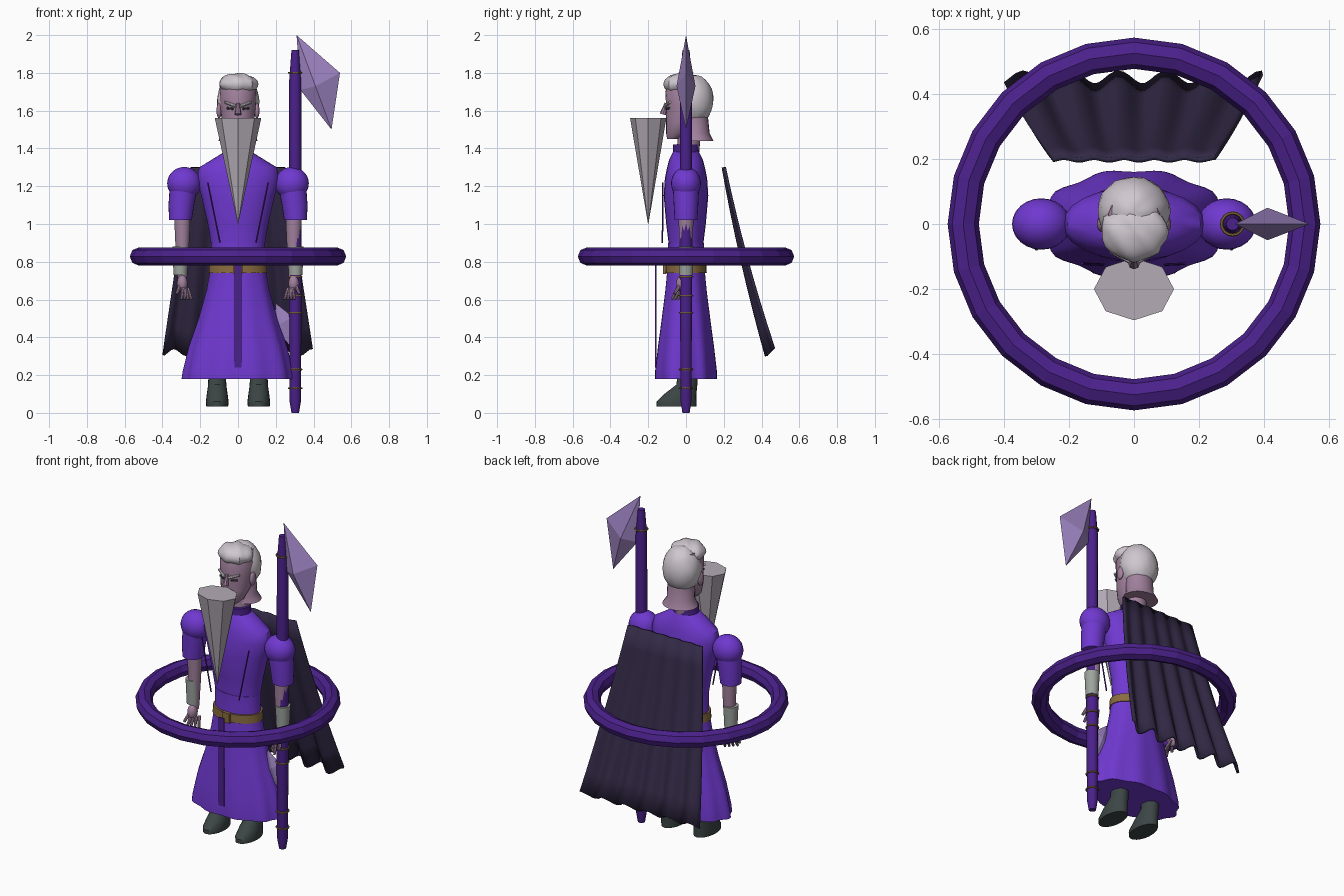
import bpy, bmesh, math
from mathutils import Vector, Matrix

old = bpy.data.objects.get("Cube")
if old:
    bpy.data.objects.remove(old, do_unlink=True)


def material(name, r, g, b):
    m = bpy.data.materials.new(name)
    m.use_nodes = True
    m.diffuse_color = (r, g, b, 1)
    m.node_tree.nodes["Principled BSDF"].inputs["Base Color"].default_value = (r, g, b, 1)
    return m


ROBE = material("violet robe", .16, .04, .63)
DARK = material("deep violet", .07, .015, .26)
SKIN = material("mauve skin", .36, .22, .34)
HAIR = material("silver hair", .62, .57, .62)
BEARD = material("grey beard", .46, .41, .47)
CRYSTAL = material("lilac crystal", .34, .23, .54)
CAPE = material("night cape", .032, .022, .06)
BRACER = material("pale bracer", .34, .37, .34)
BOOT = material("slate boot", .045, .06, .06)
BRASS = material("brass", .25, .15, .05)


def finish(name, bm, mat, smooth=True):
    bmesh.ops.recalc_face_normals(bm, faces=bm.faces)
    mesh = bpy.data.meshes.new(name)
    bm.to_mesh(mesh)
    bm.free()
    mesh.materials.append(mat)
    obj = bpy.data.objects.new(name, mesh)
    bpy.context.collection.objects.link(obj)
    if smooth:
        bpy.ops.object.select_all(action='DESELECT')
        obj.select_set(True)
        bpy.context.view_layer.objects.active = obj
        bpy.ops.object.shade_smooth_by_angle(angle=math.radians(40))
    return obj


def loft(name, rows, mat, x=0, sides=24, smooth=True, fold=None):
    """Stack elliptical rings; each row is height, x shift, y centre, x radius, y radius."""
    bm = bmesh.new()
    rings = []
    for z, dx, cy, rx, ry in rows:
        ring = []
        for i in range(sides):
            a = math.tau * i / sides
            k = fold(a, z) if fold else 1
            ring.append(bm.verts.new((x + dx + rx * k * math.cos(a), cy + ry * k * math.sin(a), z)))
        rings.append(ring)
    for low, high in zip(rings, rings[1:]):
        for i in range(sides):
            j = (i + 1) % sides
            bm.faces.new((low[i], low[j], high[j], high[i]))
    bm.faces.new(rings[0])
    bm.faces.new(rings[-1])
    return finish(name, bm, mat, smooth)


def ball(name, centre, radii, mat, wave=None):
    bm = bmesh.new()
    bmesh.ops.create_uvsphere(bm, u_segments=24, v_segments=14, radius=1)
    for v in bm.verts:
        k = wave(v.co) if wave else 1
        v.co = Vector(centre) + Vector(radii) * v.co * k
    return finish(name, bm, mat)


def rod(name, start, end, r1, r2, mat, sides=8):
    a, b = Vector(start), Vector(end)
    turn = (b - a).to_track_quat('Z', 'Y').to_matrix().to_4x4()
    bm = bmesh.new()
    bmesh.ops.create_cone(bm, cap_ends=True, segments=sides, radius1=r1, radius2=r2,
                          depth=(b - a).length, matrix=Matrix.Translation((a + b) / 2) @ turn)
    return finish(name, bm, mat)


def box(name, centre, size, mat):
    bm = bmesh.new()
    bmesh.ops.create_cube(bm, size=1)
    for v in bm.verts:
        v.co = Vector(centre) + v.co * Vector(size)
    return finish(name, bm, mat, False)


def crystal(name, outline, middle, half):
    """Flat outline in the xz plane with a raised point on both faces."""
    bm = bmesh.new()
    rim = [bm.verts.new((x, 0, z)) for x, z in outline]
    for y in (half, -half):
        tip = bm.verts.new((middle[0], y, middle[1]))
        for i, v in enumerate(rim):
            bm.faces.new((v, rim[(i + 1) % len(rim)], tip))
    return finish(name, bm, CRYSTAL, False)


def torus(name, centre, major, minor, mat, steps, sides):
    bpy.ops.mesh.primitive_torus_add(location=centre, major_radius=major, minor_radius=minor,
                                     major_segments=steps, minor_segments=sides)
    obj = bpy.context.object
    obj.name = name
    obj.data.materials.append(mat)
    return obj


# Robe: bodice, pleated skirt and collar
loft("robe_bodice", [(.76, 0, 0, .14, .1), (.88, 0, 0, .14, .09), (1, 0, 0, .16, .105),
                     (1.15, 0, 0, .195, .118), (1.24, 0, 0, .22, .112), (1.3, 0, 0, .205, .1),
                     (1.34, 0, 0, .14, .09), (1.38, 0, 0, .075, .07)], ROBE)
loft("robe_skirt", [(.18, 0, 0, .29, .165), (.22, 0, 0, .285, .165), (.35, 0, 0, .255, .15),
                    (.5, 0, 0, .205, .13), (.65, 0, 0, .165, .11), (.8, 0, 0, .14, .095),
                    (.9, 0, 0, .142, .095)], ROBE, sides=60,
     fold=lambda a, z: 1 + .05 * max(0, .8 - z) * math.cos(10 * a))
loft("collar", [(1.35, 0, 0, .085, .075), (1.38, 0, 0, .075, .07), (1.42, 0, 0, .073, .07)], DARK)
loft("belt", [(.74, 0, 0, .155, .11), (.79, 0, 0, .152, .108)], BRASS)
box("buckle", (0, -.112, .765), (.05, .02, .06), BRASS)
box("front_sash", (0, -.16, .51), (.036, .008, .54), DARK)

# Head, neck and swept-back hair
loft("neck", [(1.38, 0, .01, .06, .06), (1.5, 0, .02, .06, .06)], SKIN)
loft("neck_flare", [(1.44, 0, .055, .105, .09), (1.48, 0, .05, .08, .075),
                    (1.58, 0, .045, .08, .07)], SKIN)
loft("head", [(1.45, 0, -.065, .03, .035), (1.48, 0, -.045, .062, .06), (1.54, 0, -.02, .085, .085),
              (1.62, 0, 0, .095, .105), (1.7, 0, 0, .098, .11), (1.76, 0, .01, .08, .09)], SKIN)
ball("hair", (0, .04, 1.655), (.112, .105, .135), HAIR,
     lambda c: 1 + .025 * math.sin(9 * c.x + 4 * c.z) * math.cos(7 * c.y))
ball("hair_crest", (0, -.025, 1.74), (.103, .09, .058), HAIR,
     lambda c: 1 + .05 * math.sin(8 * c.x + 5 * c.y))
rod("nose", (0, -.105, 1.64), (0, -.122, 1.58), .008, .018, SKIN)
rod("beard", (0, 0, 1), (0, 0, 1.56), 0, 1, BEARD)
bpy.data.objects.remove(bpy.data.objects["beard"], do_unlink=True)
loft("beard", [(1, 0, -.2, .001, .001), (1.56, 0, -.2, .123, .096)], BEARD, sides=8, smooth=False)

for s, side in ((1, "left"), (-1, "right")):
    # Face details
    rod(side + "_brow", (s * .015, -.112, 1.625), (s * .07, -.085, 1.645), .009, .007, HAIR)
    rod(side + "_eye", (s * .025, -.104, 1.61), (s * .058, -.09, 1.613), .006, .006, BOOT)
    ball(side + "_ear", (s * .1, .0, 1.6), (.014, .024, .04), SKIN)
    # Arm
    ball(side + "_shoulder", (s * .285, 0, 1.215), (.09, .079, .087), ROBE)
    loft(side + "_sleeve", [(1.02, s * .02, 0, .06, .06), (1.1, s * .015, 0, .068, .065),
                            (1.22, 0, 0, .075, .07)], ROBE, x=s * .285)
    loft(side + "_forearm", [(.7, 0, 0, .025, .025), (.88, 0, 0, .036, .035),
                             (1.04, 0, 0, .043, .04)], SKIN, x=s * .295)
    loft(side + "_bracer", [(.73, 0, 0, .036, .036), (.88, 0, 0, .043, .042)], BRACER, x=s * .305)
    # Hand
    ball(side + "_palm", (s * .295, -.02, .685), (.028, .032, .045), SKIN)
    for i in range(4):
        y = -.045 + .016 * i
        knuckle = (s * (.29 - .008 * i), y, .66)
        tip = (s * (.3 - .018 * i), y - .03, .6)
        rod(side + "_finger", knuckle, tip, .01, .007, SKIN)
    rod(side + "_thumb", (s * .305, -.03, .68), (s * .325, -.06, .63), .011, .008, SKIN)
    # Robe trim and boot
    rod(side + "_lapel_trim", (s * .16, -.122, 1.22), (s * .095, -.125, .9), .004, .004, DARK)
    loft(side + "_boot", [(.035, 0, -.05, .058, .105), (.06, 0, -.05, .06, .105),
                          (.1, 0, -.03, .055, .085), (.15, 0, .005, .048, .055),
                          (.3, 0, .01, .045, .05)], BOOT, x=s * .11)

# Staff with brass bands and crystal blades
loft("staff", [(0, 0, 0, .02, .02), (.06, 0, 0, .03, .03), (.7, 0, 0, .034, .034),
               (1.76, 0, 0, .032, .032), (1.92, 0, 0, .02, .02)], DARK, x=.303, sides=10)
for z in (.13, .23, .53, .62, .72, 1.8):
    torus("staff_band", (.303, 0, z), .034, .005, BRASS, 16, 6)
crystal("staff_blade", [(.31, 2), (.54, 1.8), (.495, 1.5), (.33, 1.71)], (.41, 1.73), .05)
crystal("lower_blade", [(.2, .58), (.29, .51), (.28, .35), (.19, .45)], (.24, .48), .015)

# Floating ring
torus("floating_ring", (0, 0, .828), .525, .048, DARK, 24, 8)

# Cape: pleated sheet, flaring and drifting back toward the hem
bm = bmesh.new()
rows, cols = 8, 44
grid = []
for r in range(rows + 1):
    t = r / rows
    line = []
    for c in range(cols + 1):
        u = 2 * c / cols - 1
        pleat = math.cos(math.tau * 2.7 * (u + .12)) * (.004 + .016 * t)
        line.append(bm.verts.new((u * (.25 + .145 * t), .2 + .19 * t + .055 * t * t + pleat,
                                  1.3 - .98 * t + pleat * t)))
    grid.append(line)
for top, low in zip(grid, grid[1:]):
    for c in range(cols):
        bm.faces.new((top[c], top[c + 1], low[c + 1], low[c]))
cape = finish("cape", bm, CAPE)
solid = cape.modifiers.new("thickness", 'SOLIDIFY')
solid.thickness = .015
solid.offset = 0
